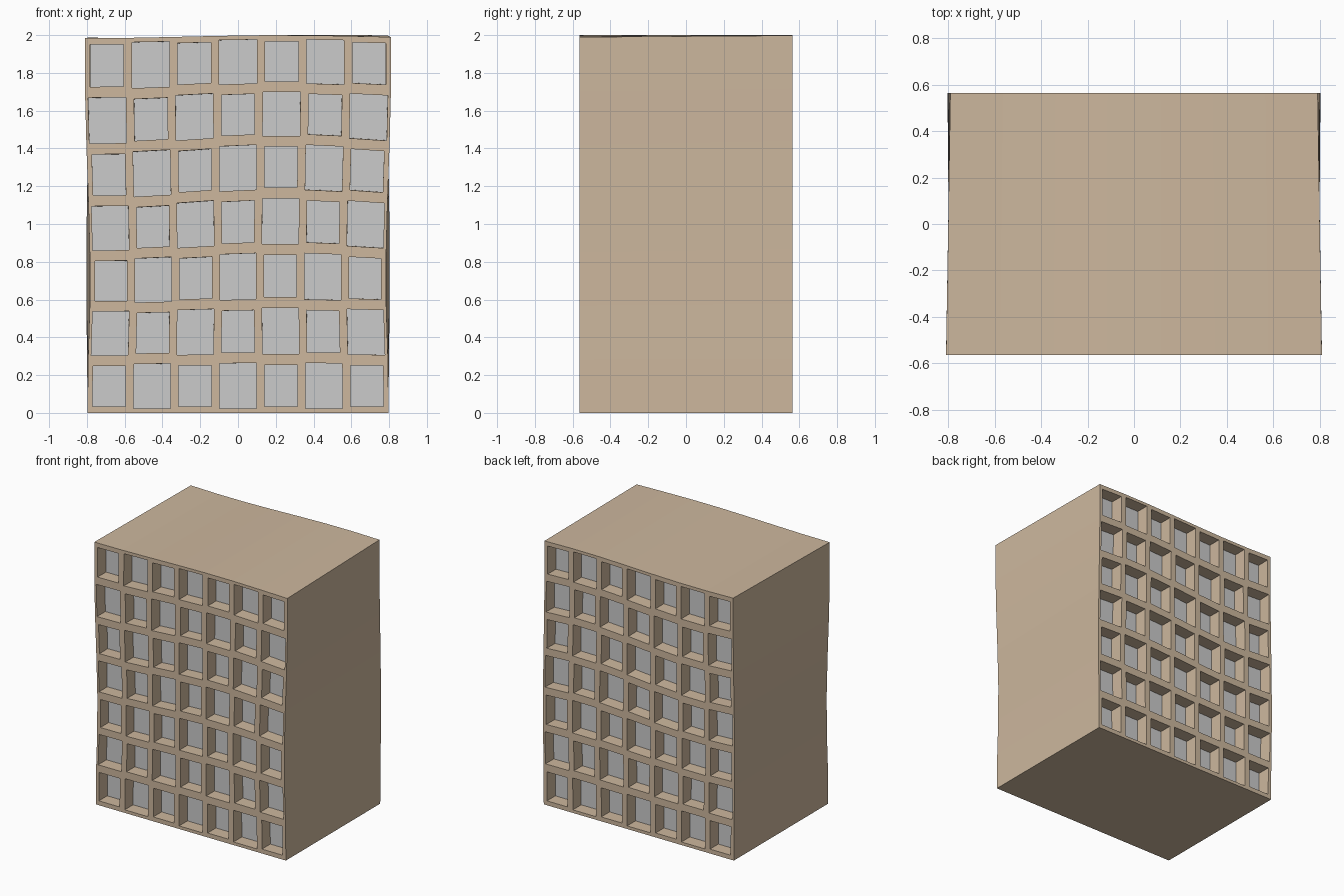
import bpy, bmesh, math

if "Cube" in bpy.data.objects:
    bpy.data.objects.remove(bpy.data.objects["Cube"])

W, D, H, N = 1.594, 1.13, 1.992, 7
DEPTH = 0.10
CW, CH = W / N, H / N


def warp(x, y, z):
    # Gentle wave: rows ripple up and down, width pinches with height
    t = (y + D / 2) / D
    lift = 0.022 * math.sin(math.pi * z / 2.5) ** 2
    dz = lift * (1 + 0.3 * t) * math.cos(3.24 * (x - 0.22 - 0.28 * t))
    pinch = 0.017 * (1 - 1.5 * t) * min(1, z / 0.4)
    dx = -x * pinch * math.sin(math.pi * (z - 0.16) / 1.12)
    return x + dx, y, z + dz


bm = bmesh.new()


def quad(points, mat=0):
    f = bm.faces.new([bm.verts.new(warp(*p)) for p in points])
    f.material_index = mat


def rect(cx, cz, w, h, y):
    return [(cx + sx * w / 2, y, cz + sz * h / 2)
            for sx, sz in ((-1, -1), (1, -1), (1, 1), (-1, 1))]


# Front and back facades: frame, reveal and pane for each window
for side in (-1, 1):
    y = side * D / 2
    for i in range(N):
        for j in range(N):
            w, h = (0.174, 0.218) if (i + j) % 2 == 0 else (0.196, 0.238)
            cx, cz = (i - 3) * CW, (j + 0.5) * CH
            outer = rect(cx, cz, CW, CH, y)
            rim = rect(cx, cz, w, h, y)
            inner = rect(cx, cz, w, h, y - side * DEPTH)
            for k in range(4):
                n = (k + 1) % 4
                quad([outer[k], outer[n], rim[n], rim[k]])
                quad([rim[k], rim[n], inner[n], inner[k]])
            quad(inner, 1)

# Plain side walls, roof and underside
for k in range(N):
    x0, x1 = -W / 2 + k * CW, -W / 2 + (k + 1) * CW
    z0, z1 = k * CH, (k + 1) * CH
    for x in (-W / 2, W / 2):
        quad([(x, -D / 2, z0), (x, D / 2, z0), (x, D / 2, z1), (x, -D / 2, z1)])
    for z in (0, H):
        quad([(x0, -D / 2, z), (x1, -D / 2, z), (x1, D / 2, z), (x0, D / 2, z)])

bmesh.ops.remove_doubles(bm, verts=bm.verts, dist=1e-4)
bmesh.ops.recalc_face_normals(bm, faces=bm.faces)


def make_part(name, keep):
    part = bm.copy()
    drop = [f for f in part.faces if f.material_index != keep]
    bmesh.ops.delete(part, geom=drop, context='FACES')
    for f in part.faces:
        f.material_index = 0
    mesh = bpy.data.meshes.new(name)
    part.to_mesh(mesh)
    part.free()
    obj = bpy.data.objects.new(name, mesh)
    bpy.context.collection.objects.link(obj)
    return obj


# Masonry shell and grey window panes
walls = make_part("building_walls", 0)
make_part("window_panes", 1)
bm.free()
stone = bpy.data.materials.new("tan_stone")
stone.diffuse_color = (0.61, 0.476, 0.34, 1)
stone.use_nodes = True
stone.node_tree.nodes["Principled BSDF"].inputs["Base Color"].default_value = stone.diffuse_color
walls.data.materials.append(stone)
